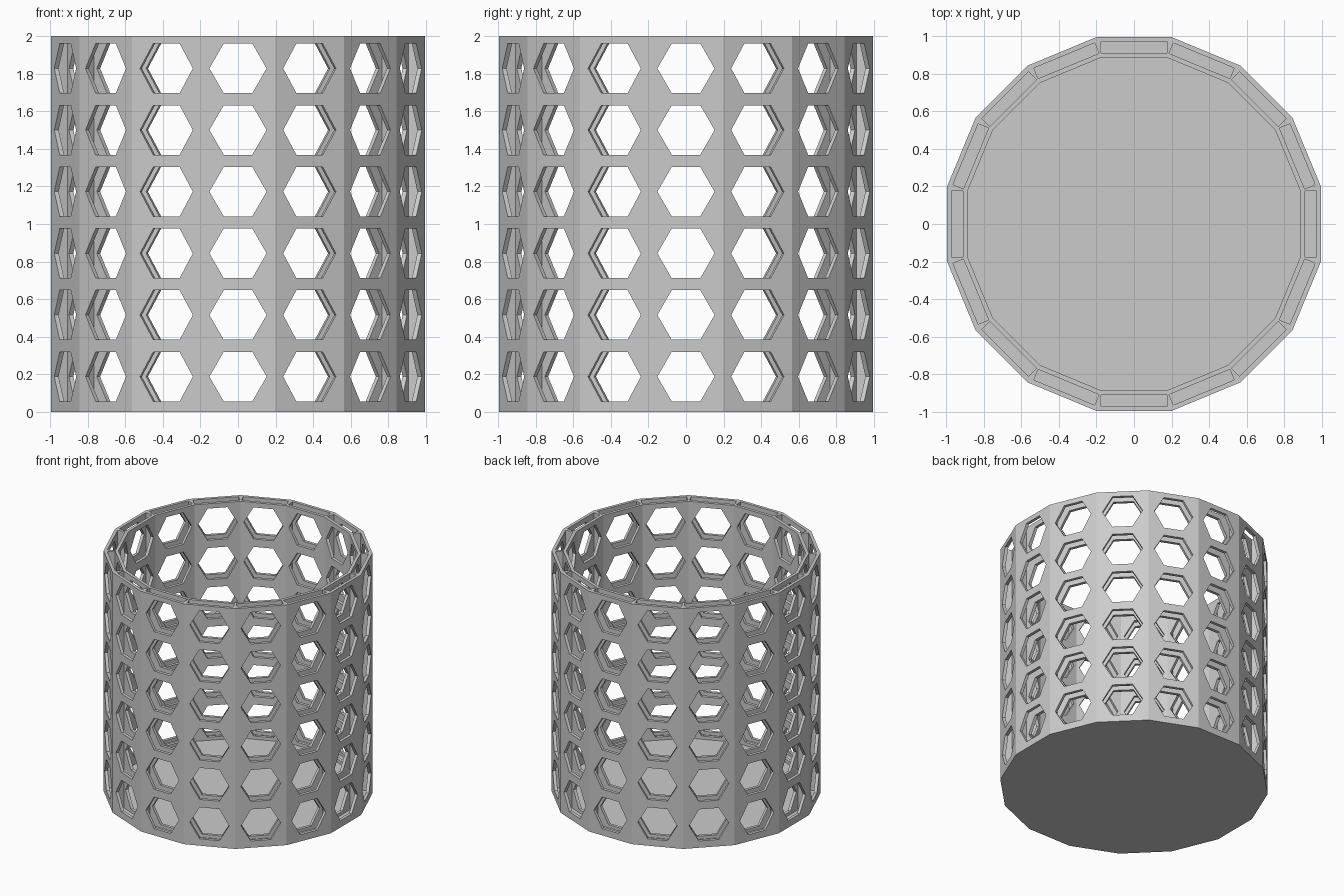
import bpy, bmesh, math
from mathutils import Matrix, Vector

if "Cube" in bpy.data.objects:
    bpy.data.objects.remove(bpy.data.objects["Cube"])

SIDES, ROWS = 16, 6
OUTER, INNER = 0.995, 0.885      # wall apothems
HEIGHT, FLOOR = 2.0, 0.03
STEP = 2 * math.pi / SIDES

grey = bpy.data.materials.new("light grey")
grey.diffuse_color = (0.6, 0.6, 0.6, 1)
grey.use_nodes = True
grey.node_tree.nodes["Principled BSDF"].inputs["Base Color"].default_value = grey.diffuse_color


def new_object(name, bm):
    bmesh.ops.recalc_face_normals(bm, faces=bm.faces)
    mesh = bpy.data.meshes.new(name)
    bm.to_mesh(mesh)
    bm.free()
    mesh.materials.append(grey)
    ob = bpy.data.objects.new(name, mesh)
    bpy.context.collection.objects.link(ob)
    return ob


def prism(bm, points, offset):
    """Extrude a closed outline along an offset vector."""
    lower = [bm.verts.new(p) for p in points]
    upper = [bm.verts.new(Vector(p) + Vector(offset)) for p in points]
    n = len(points)
    bm.faces.new(lower[::-1])
    bm.faces.new(upper)
    for i in range(n):
        j = (i + 1) % n
        bm.faces.new((lower[i], lower[j], upper[j], upper[i]))


def polygon_column(name, apothem, z0, z1):
    r = apothem / math.cos(STEP / 2)
    bm = bmesh.new()
    prism(bm, [(r * math.cos((i + .5) * STEP), r * math.sin((i + .5) * STEP), z0)
               for i in range(SIDES)], (0, 0, z1 - z0))
    return new_object(name, bm)


# Sixteen-sided basket and its hollow interior
basket = polygon_column("basket", OUTER, 0, HEIGHT)
cavity = polygon_column("cavity_cutter", INNER, FLOOR, HEIGHT + 0.2)

# Deep slots between the inner and outer wall skins, one per side
bm = bmesh.new()
for s in range(SIDES):
    turn = Matrix.Rotation(s * STEP, 3, 'Z')
    prism(bm, [turn @ Vector(p) for p in ((0.91, -0.175, FLOOR), (0.97, -0.175, FLOOR),
                                          (0.97, 0.175, FLOOR), (0.91, 0.175, FLOOR))],
          (0, 0, HEIGHT))
slots = new_object("slot_cutter", bm)

# Hexagonal windows, six rows on each side
bm = bmesh.new()
for s in range(SIDES):
    turn = Matrix.Rotation(s * STEP, 3, 'Z')
    for row in range(ROWS):
        zc = 0.188 + 0.328 * row
        outline = [turn @ Vector((0.84, 0.152 * math.cos(k * math.pi / 3),
                                  zc + 0.152 * math.sin(k * math.pi / 3))) for k in range(6)]
        prism(bm, outline, turn @ Vector((0.22, 0, 0)))
windows = new_object("window_cutter", bm)

for cutter in (cavity, slots, windows):
    mod = basket.modifiers.new(cutter.name, 'BOOLEAN')
    mod.operation = 'DIFFERENCE'
    mod.solver = 'EXACT'
    mod.object = cutter
    cutter.hide_render = True
    cutter.hide_set(True)
